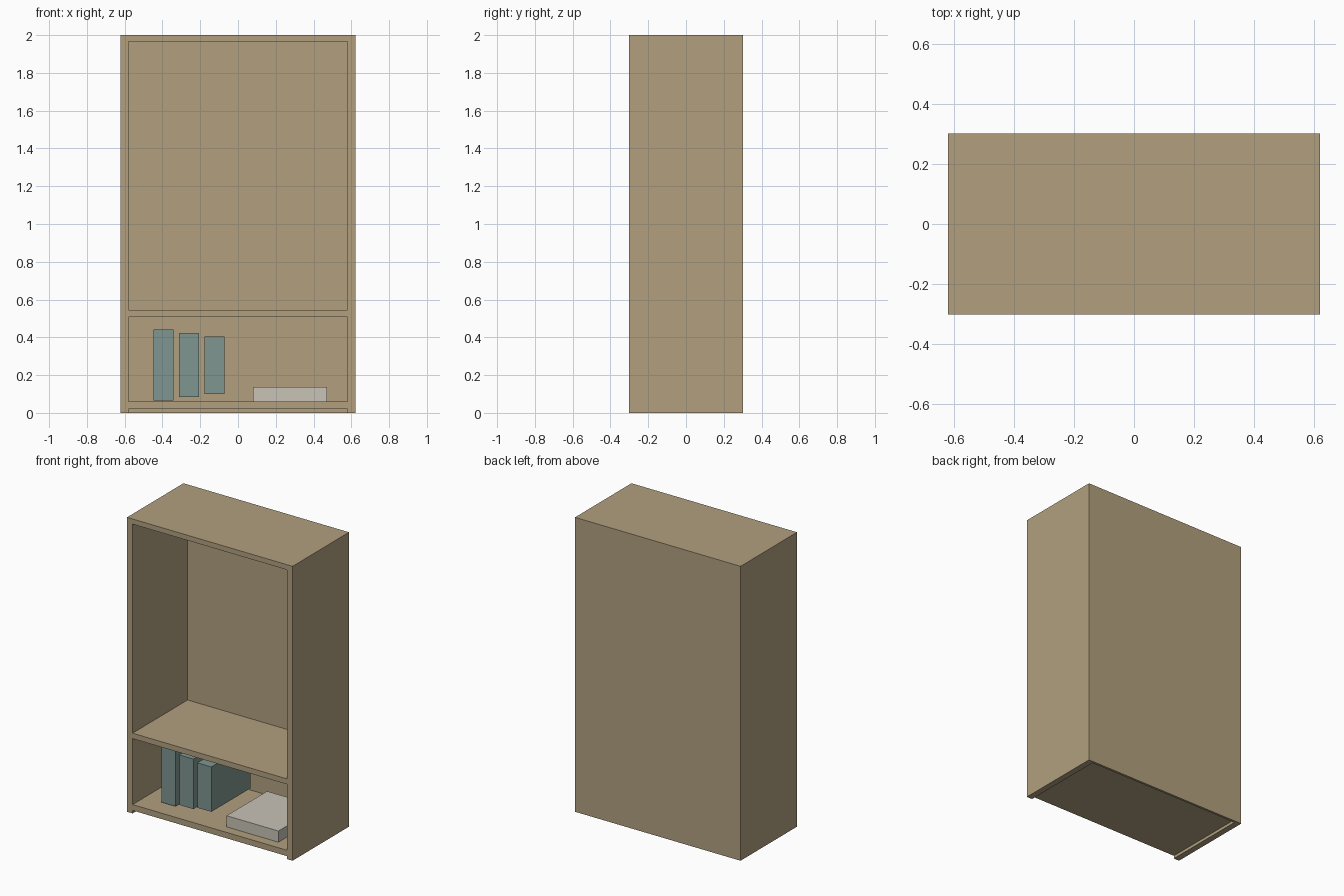
import bpy
import bmesh
from mathutils import Vector

default_cube = bpy.data.objects.get("Cube")
if default_cube:
    bpy.data.objects.remove(default_cube, do_unlink=True)


def make_material(name, rgb):
    mat = bpy.data.materials.new(name)
    mat.use_nodes = True
    colour = (*rgb, 1.0)
    mat.diffuse_color = colour
    mat.node_tree.nodes["Principled BSDF"].inputs["Base Color"].default_value = colour
    return mat


def make_box(name, low, high, mat):
    """Box spanning two opposite corners."""
    low, high = Vector(low), Vector(high)
    bm = bmesh.new()
    bmesh.ops.create_cube(bm, size=1)
    bmesh.ops.scale(bm, vec=high - low, verts=bm.verts)
    bmesh.ops.translate(bm, vec=(low + high) / 2, verts=bm.verts)
    mesh = bpy.data.meshes.new(name)
    bm.to_mesh(mesh)
    bm.free()
    mesh.materials.append(mat)
    obj = bpy.data.objects.new(name, mesh)
    bpy.context.collection.objects.link(obj)
    return obj


wood = make_material("tan wood", (0.445, 0.352, 0.212))
teal = make_material("grey teal", (0.216, 0.305, 0.283))
cream = make_material("pale grey", (0.578, 0.546, 0.474))

# Cabinet body
half_w, half_d, height = 0.622, 0.303, 2.0
inner_w, back = 0.58, half_d - 0.016
cabinet = make_box("cabinet", (-half_w, -half_d, 0), (half_w, half_d, height), wood)

# Upper bay, lower bay and the gap under the floor, all open at the front
bays = [(0.545, 1.965), (0.06, 0.508), (-0.1, 0.02)]
for bottom, top in bays:
    cutter = make_box("bay_cutter", (-inner_w, -half_d - 0.1, bottom),
                      (inner_w, back, top), wood)
    cutter.hide_render = True
    mod = cabinet.modifiers.new("bay", "BOOLEAN")
    mod.operation = "DIFFERENCE"
    mod.solver = "EXACT"
    mod.object = cutter
    bpy.context.view_layer.objects.active = cabinet
    bpy.ops.object.modifier_apply(modifier=mod.name)
    bpy.data.objects.remove(cutter, do_unlink=True)

# Upright books, each a little shorter than the last
for i, book_height in enumerate((0.375, 0.34, 0.305)):
    x, mid_z = -0.395 + 0.135 * i, 0.253
    make_box(f"book_{i + 1}", (x - 0.053, -0.183, mid_z - book_height / 2),
             (x + 0.053, 0.238, mid_z + book_height / 2), teal)

# Flat storage box
make_box("flat_box", (0.08, -0.237, 0.06), (0.47, 0.198, 0.136), cream)
